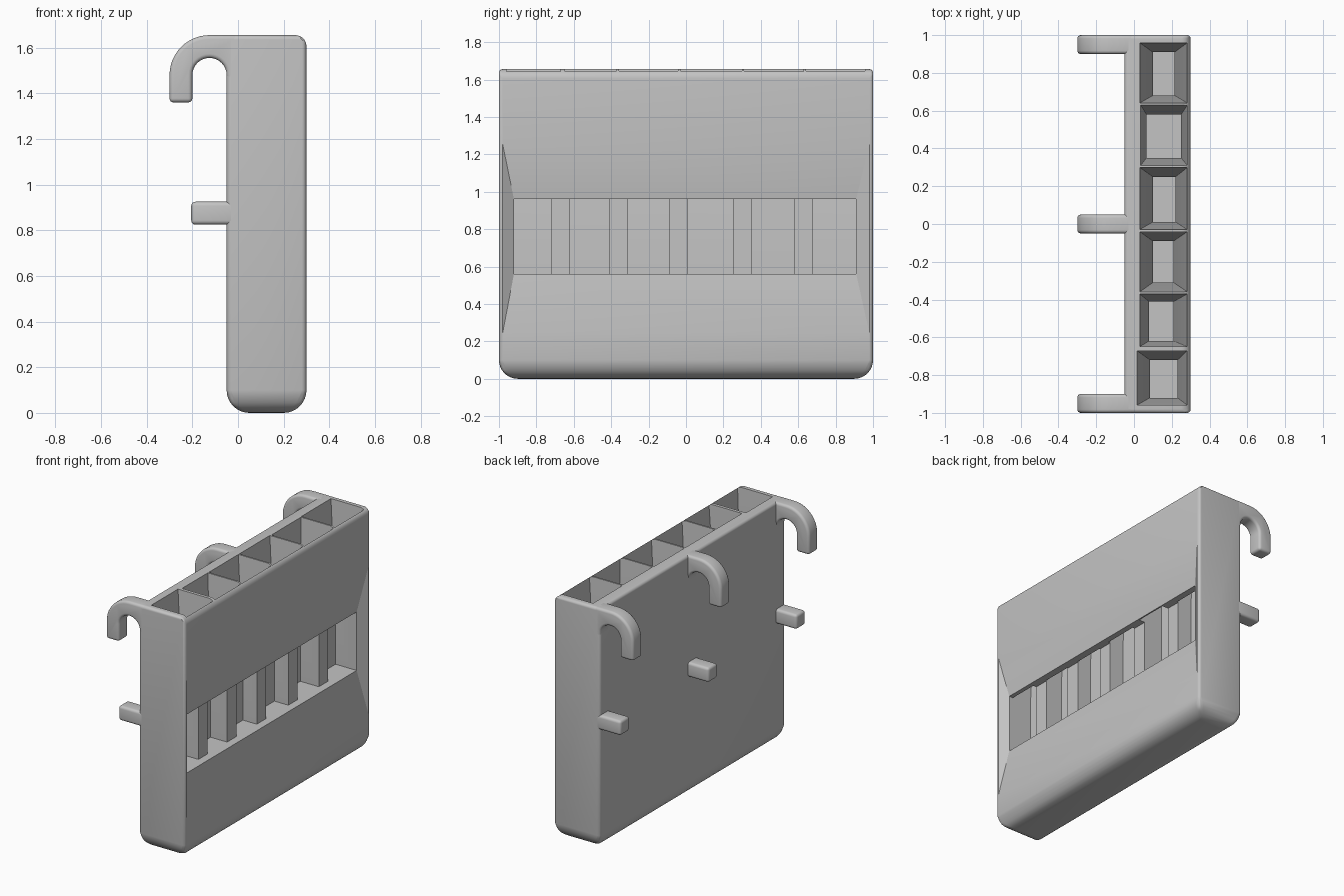
import bpy
import bmesh
from math import radians, cos, sin

cube = bpy.data.objects.get("Cube")
if cube:
    bpy.data.objects.remove(cube, do_unlink=True)

grey = bpy.data.materials.new("light grey plastic")
grey.use_nodes = True
grey.diffuse_color = (0.55, 0.55, 0.55, 1)
bsdf = next(n for n in grey.node_tree.nodes if n.type == "BSDF_PRINCIPLED")
bsdf.inputs["Base Color"].default_value = grey.diffuse_color

TOP, BACK, FRONT = 1.655, -0.05, 0.30


def loft(name, rings):
    """Closed solid through a list of rings with equal point counts."""
    bm = bmesh.new()
    loops = [[bm.verts.new(p) for p in ring] for ring in rings]
    n = len(loops[0])
    for a, b in zip(loops, loops[1:]):
        for i in range(n):
            j = (i + 1) % n
            bm.faces.new((a[i], a[j], b[j], b[i]))
    bm.faces.new(loops[0][::-1])
    bm.faces.new(loops[-1])
    bmesh.ops.recalc_face_normals(bm, faces=bm.faces)
    mesh = bpy.data.meshes.new(name)
    bm.to_mesh(mesh)
    bm.free()
    mesh.materials.append(grey)
    obj = bpy.data.objects.new(name, mesh)
    bpy.context.collection.objects.link(obj)
    return obj


def flat_ring(z, x0, x1, y0, y1):
    return [(x0, y0, z), (x1, y0, z), (x1, y1, z), (x0, y1, z)]


def upright_ring(x, y0, y1, z0, z1):
    return [(x, y0, z0), (x, y1, z0), (x, y1, z1), (x, y0, z1)]


def finish(obj):
    """Bake the modifiers and smooth the rounded edges."""
    bpy.context.view_layer.update()
    dg = bpy.context.evaluated_depsgraph_get()
    mesh = bpy.data.meshes.new_from_object(obj.evaluated_get(dg))
    obj.modifiers.clear()
    obj.data = mesh
    bpy.ops.object.select_all(action="DESELECT")
    obj.select_set(True)
    bpy.context.view_layer.objects.active = obj
    bpy.ops.object.shade_smooth_by_angle(angle=radians(30))


def soften(obj, width):
    bev = obj.modifiers.new("soft_edges", "BEVEL")
    bev.width = width
    bev.segments = 4
    bev.limit_method = "ANGLE"
    bev.angle_limit = radians(40)


# Body: large rounding below, medium on the upper front edge, small elsewhere
body = loft("rack_body", [flat_ring(0, BACK, FRONT, -1, 1),
                          flat_ring(TOP, BACK, FRONT, -1, 1)])
weights = body.data.attributes.new("bevel_weight_edge", "FLOAT", "EDGE")
for edge in body.data.edges:
    a, b = (body.data.vertices[i].co for i in edge.vertices)
    if max(a.z, b.z) < 0.1:
        weight = 1.0
    elif min(a.z, b.z) > 1 and min(a.x, b.x) > 0.2:
        weight = 0.5
    else:
        weight = 0.2
    weights.data[edge.index].value = weight
bev = body.modifiers.new("rounded_edges", "BEVEL")
bev.limit_method = "WEIGHT"
bev.width = 0.1
bev.segments = 8

# Shallow sloped recess in the front panel, and the slot in its middle
cutters = [
    loft("recess_cutter", [upright_ring(0.26, -0.92, 0.91, 0.56, 0.96),
                           upright_ring(0.32, -1.01, 1.015, 0.09, 1.40)]),
    loft("slot_cutter", [upright_ring(0.205, -0.92, 0.91, 0.56, 0.96),
                         upright_ring(0.33, -0.92, 0.91, 0.56, 0.96)]),
]

# Wells: (top y range, shaft y range, top back x, shaft x range)
wells = [
    (-0.96, -0.67, -0.92, -0.72, 0.015, 0.085, 0.23),
    (-0.65, -0.37, -0.62, -0.41, 0.03, 0.08, 0.21),
    (-0.36, -0.04, -0.31, -0.09, 0.03, 0.10, 0.21),
    (-0.03, 0.30, 0.01, 0.25, 0.03, 0.10, 0.22),
    (0.31, 0.63, 0.35, 0.58, 0.035, 0.065, 0.25),
    (0.64, 0.96, 0.68, 0.91, 0.03, 0.10, 0.215),
]
for t0, t1, s0, s1, back, x0, x1 in wells:
    cutters.append(loft("well_cutter", [flat_ring(0.56, x0, x1, s0, s1),
                                        flat_ring(0.97, x0, x1, s0, s1),
                                        flat_ring(1.67, back, 0.283, t0, t1)]))
for cutter in cutters:
    cutter.hide_render = True
    cut = body.modifiers.new("cut", "BOOLEAN")
    cut.operation = "DIFFERENCE"
    cut.solver = "EXACT"
    cut.object = cutter
finish(body)
for cutter in cutters:
    bpy.data.objects.remove(cutter, do_unlink=True)


# Hooks and spacer pegs along the back
def arc(radius, start, end, steps):
    angles = [radians(start + (end - start) * i / steps) for i in range(steps + 1)]
    return [(-0.125 + radius * cos(t), 1.48 + radius * sin(t)) for t in angles]


hook_profile = ([(0, TOP)] + arc(0.175, 90, 180, 12) + [(-0.30, 1.36), (-0.20, 1.36)]
                + arc(0.075, 180, 0, 16) + [(-0.04, 1.42), (0, 1.42)])

for side, y in (("right", -0.95), ("middle", 0), ("left", 0.95)):
    hook = loft(side + "_hook", [[(x, y + dy, z) for x, z in hook_profile]
                                 for dy in (-0.05, 0.05)])
    soften(hook, 0.018)
    finish(hook)
    peg = loft(side + "_spacer_peg", [upright_ring(x, y - 0.05, y + 0.05, 0.825, 0.925)
                                      for x in (-0.205, 0)])
    soften(peg, 0.018)
    finish(peg)
